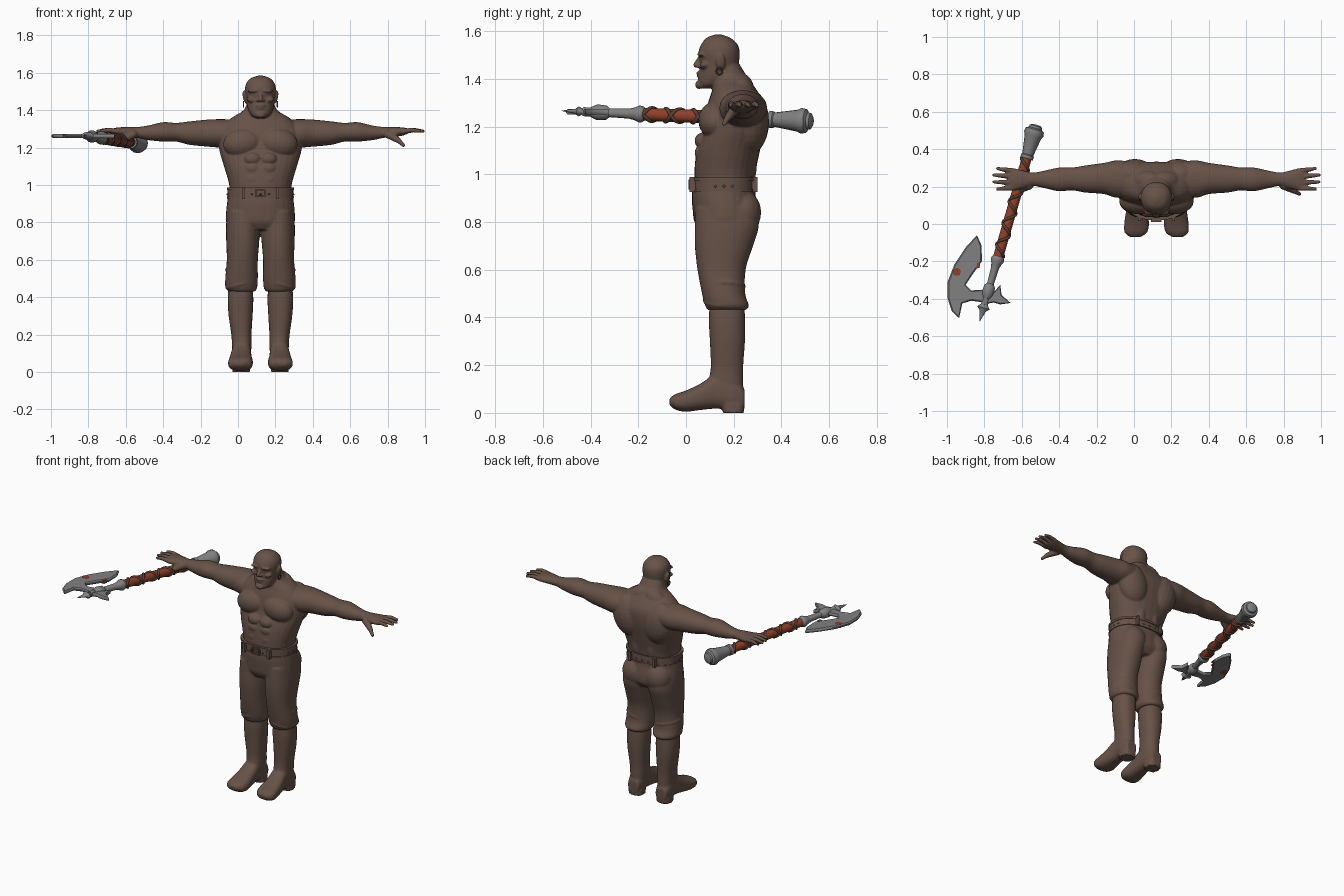
import bpy, bmesh, math
from mathutils import Vector, Matrix

cube = bpy.data.objects.get("Cube")
if cube:
    bpy.data.objects.remove(cube)

CENTRE = 0.12  # the figure stands a little left of the weapon side


def material(name, r, g, b):
    m = bpy.data.materials.new(name)
    m.use_nodes = True
    m.diffuse_color = (r, g, b, 1)
    m.node_tree.nodes["Principled BSDF"].inputs["Base Color"].default_value = (r, g, b, 1)
    return m


BROWN = material("warm brown", .135, .085, .065)
STEEL = material("steel grey", .22, .22, .225)
RUST = material("rust red", .27, .05, .022)
LEATHER = material("dark leather", .10, .052, .036)


def loft(bm, axis, rows, s=1, power=2.3, sides=28, steps=4):
    """Smooth tube along an axis; each row is (position, lo, hi, lo, hi) of the other two axes."""
    rows = [Vector(r) for r in rows]
    pts = [rows[0] * 2 - rows[1]] + rows + [rows[-1] * 2 - rows[-2]]
    fine = []
    for a, b, c, d in zip(pts, pts[1:], pts[2:], pts[3:]):
        for k in range(steps):
            t = k / steps
            fine.append(b + (c - a) * (t / 2) + (a * 2 - b * 5 + c * 4 - d) * (t * t / 2)
                        + (b * 3 - a - c * 3 + d) * (t ** 3 / 2))
    fine.append(rows[-1])
    rings = []
    for p, u0, u1, v0, v1 in fine:
        ring = []
        for i in range(sides):
            c, n = math.cos(math.tau * i / sides), math.sin(math.tau * i / sides)
            u = (u0 + u1) / 2 + (u1 - u0) / 2 * math.copysign(abs(c) ** (2 / power), c)
            v = (v0 + v1) / 2 + (v1 - v0) / 2 * math.copysign(abs(n) ** (2 / power), n)
            co = [u, v]
            co.insert(axis, p)
            ring.append(bm.verts.new((co[0] * s, co[1], co[2])))
        rings.append(ring)
    for a, b in zip(rings, rings[1:]):
        for i in range(sides):
            j = (i + 1) % sides
            bm.faces.new((a[i], a[j], b[j], b[i]))
    bm.faces.new(rings[0])
    bm.faces.new(rings[-1])


def blob(bm, centre, size, tilt=0, s=1):
    """Ellipsoid, tilted about the y axis."""
    c = Vector((centre[0] * s, centre[1], centre[2]))
    m = Matrix.Translation(c) @ Matrix.Rotation(tilt * s, 4, 'Y') @ Matrix.Diagonal((*size, 1))
    bmesh.ops.create_uvsphere(bm, u_segments=20, v_segments=14, radius=1, matrix=m)


def limb(bm, p, q, r1, r2, s=1):
    """Tapered segment with rounded ends."""
    p, q = Vector((p[0] * s, *p[1:])), Vector((q[0] * s, *q[1:]))
    m = Matrix.Translation((p + q) / 2) @ (q - p).to_track_quat('Z', 'Y').to_matrix().to_4x4()
    bmesh.ops.create_cone(bm, cap_ends=True, segments=14, radius1=r1, radius2=r2,
                          depth=(q - p).length, matrix=m)
    for c, r in ((p, r1), (q, r2)):
        blob(bm, c, (r, r, r))


def finish(name, bm, mat, x=CENTRE, voxel=0, smooth=3):
    bmesh.ops.recalc_face_normals(bm, faces=bm.faces)
    me = bpy.data.meshes.new(name)
    bm.to_mesh(me)
    bm.free()
    me.materials.append(mat)
    ob = bpy.data.objects.new(name, me)
    bpy.context.collection.objects.link(ob)
    ob.location.x = x
    bpy.ops.object.select_all(action='DESELECT')
    ob.select_set(True)
    bpy.context.view_layer.objects.active = ob
    bpy.ops.object.shade_smooth_by_angle(angle=math.radians(40))
    if voxel:
        r = ob.modifiers.new("fuse", 'REMESH')
        r.mode, r.voxel_size, r.use_smooth_shade = 'VOXEL', voxel, True
        f = ob.modifiers.new("soften", 'SMOOTH')
        f.factor, f.iterations = .5, smooth
    return ob


# Upper body: torso, neck and head fused with arms and hands
bm = bmesh.new()
loft(bm, 2, [(z, -w, w, f, b) for z, w, f, b in (
    (.92, .165, .04, .285), (1, .167, .035, .29), (1.1, .195, .045, .31), (1.2, .222, .075, .33),
    (1.29, .215, .09, .33), (1.355, .16, .11, .295), (1.4, .09, .115, .262), (1.46, .066, .11, .225))])
loft(bm, 2, [(z, -w, w, f, b) for z, w, f, b in (
    (1.36, .03, .052, .12), (1.38, .055, .05, .165), (1.42, .071, .054, .205), (1.46, .077, .058, .22),
    (1.51, .083, .052, .225), (1.545, .075, .064, .215), (1.572, .05, .087, .185), (1.585, .012, .12, .15))],
    power=2.15)
limb(bm, (0, .058, 1.49), (0, .043, 1.458), .008, .013)     # nose
blob(bm, (0, .056, 1.375), (.028, .018, .018))              # chin
blob(bm, (0, .055, 1.425), (.026, .012, .007))              # upper lip
blob(bm, (0, .057, 1.411), (.022, .012, .007))              # lower lip
for s in (1, -1):
    blob(bm, (.034, .066, 1.503), (.034, .02, .009), .1, s)     # brow
    blob(bm, (.05, .078, 1.455), (.025, .022, .014), -.3, s)    # cheekbone
    blob(bm, (.033, .07, 1.483), (.014, .009, .008), 0, s)      # eye
    blob(bm, (.014, .054, 1.453), (.009, .012, .008), 0, s)     # nostril
    blob(bm, (.084, .145, 1.47), (.01, .02, .034), .2, s)       # ear
    blob(bm, (.095, .12, 1.225), (.105, .068, .078), .15, s)    # chest
    blob(bm, (.115, .265, 1.22), (.105, .083, .14), .25, s)     # upper back
    blob(bm, (.05, .23, 1.355), (.09, .055, .06), .5, s)        # neck slope
    blob(bm, (.05, .24, 1.05), (.05, .058, .13), 0, s)          # lower back
    for z in (1.03, 1.09, 1.14):
        blob(bm, (.043, .068, z), (.045, .032, .034), 0, s)     # stomach
    loft(bm, 0, [
        (.1, .15, .33, 1.2, 1.35), (.21, .14, .34, 1.2, 1.352), (.28, .16, .327, 1.205, 1.35),
        (.38, .168, .313, 1.215, 1.34), (.45, .18, .302, 1.232, 1.332), (.52, .175, .302, 1.232, 1.336),
        (.6, .192, .285, 1.24, 1.318), (.66, .203, .275, 1.252, 1.31), (.71, .19, .285, 1.256, 1.31),
        (.76, .18, .297, 1.264, 1.308), (.79, .19, .29, 1.275, 1.302)], s, 2.1)
    for y, tipx, tipy in ((.283, .85, .297), (.253, .87, .262), (.222, .869, .225), (.193, .85, .187)):
        mid = ((.77 + tipx) / 2, (y + tipy) / 2, 1.294)
        limb(bm, (.76, y, 1.286), mid, .015, .0125, s)
        limb(bm, mid, (tipx, tipy, 1.288), .0125, .009, s)
    limb(bm, (.68, .205, 1.272), (.735, .178, 1.24), .022, .016, s)  # thumb
    limb(bm, (.735, .178, 1.24), (.765, .16, 1.212), .0145, .01, s)
finish("upper_body", bm, BROWN, voxel=.005, smooth=4)

# Earrings
bm = bmesh.new()
for s in (1, -1):
    for i in range(12):
        p, q = [(.09, .14 + .013 * math.cos(a), 1.432 + .015 * math.sin(a))
                for a in (math.tau * i / 12, math.tau * (i + 1) / 12)]
        limb(bm, p, q, .003, .003, s)
finish("earrings", bm, BROWN)

# Trousers with bloused hems
bm = bmesh.new()
loft(bm, 2, [(z, -w, w, f, b) for z, w, f, b in (
    (.76, .15, .06, .27), (.8, .182, .035, .3), (.85, .184, .028, .302),
    (.91, .178, .024, .292), (.965, .17, .03, .288))])
for s in (1, -1):
    blob(bm, (.085, .235, .84), (.085, .08, .095), 0, s)
    loft(bm, 2, [
        (.43, .03, .168, .092, .25), (.45, .018, .187, .08, .264), (.5, .014, .188, .067, .248),
        (.6, .014, .18, .048, .25), (.7, .006, .183, .037, .281), (.78, .003, .184, .037, .305),
        (.86, .003, .178, .04, .3)], s, 2.2)
    for z, tilt in ((.47, .25), (.53, -.2)):                   # fabric folds
        blob(bm, (.102, .16, z), (.09, .092, .012), tilt, s)
finish("trousers", bm, BROWN, voxel=.0065, smooth=3)

# Belt, edge bands, loops, studs and buckle
bm = bmesh.new()
for z0, z1, out in ((.93, .985, .006), (.972, .987, .01), (.928, .938, .009)):
    w = .17 + out
    row = (-w, w, .03 - out, .288 + out)
    loft(bm, 2, [(z0, *row), ((z0 + z1) / 2, *row), (z1, *row)], steps=1, sides=48)
for i in range(24):
    a = math.tau * i / 24
    blob(bm, (.176 * math.cos(a), .159 + .135 * math.sin(a), .95), (.006, .006, .005))
for x in (-.09, .09):
    for y in (.03, .285):
        bmesh.ops.create_cube(bm, size=1, matrix=Matrix.Translation((x, y, .957))
                              @ Matrix.Diagonal((.016, .03, .062, 1)))
for x, z, w, h in ((0, .975, .05, .008), (0, .94, .05, .008), (-.024, .957, .008, .04), (.024, .957, .008, .04)):
    bmesh.ops.create_cube(bm, size=1, matrix=Matrix.Translation((x, .02, z))
                          @ Matrix.Diagonal((w, .02, h, 1)))
finish("belt", bm, BROWN)

# Boots: shaft, foot and heel
bm = bmesh.new()
for s in (1, -1):
    loft(bm, 2, [
        (.08, .052, .15, .1, .24), (.14, .048, .152, .098, .24), (.2, .048, .156, .104, .24),
        (.3, .042, .17, .1, .247), (.38, .038, .175, .096, .248), (.445, .04, .172, .098, .245)], s)
    loft(bm, 1, [
        (.245, .065, .14, .02, .1), (.2, .053, .152, .012, .15), (.13, .05, .154, .018, .165),
        (.06, .046, .164, .012, .122), (0, .04, .172, .005, .094), (-.045, .05, .17, .014, .078),
        (-.07, .085, .142, .035, .06)], s, 2.5)
    loft(bm, 2, [(0, .055, .15, .155, .242), (.02, .055, .15, .152, .244), (.04, .055, .15, .15, .244)], s, 3)
finish("boots", bm, BROWN, voxel=.0065, smooth=2)

# Weapon frame: local y runs from the pommel to the spear tip
START, TIP = Vector((-.522, .53, 1.222)), Vector((-.826, -.522, 1.266))
ydir = (TIP - START).normalized()
xdir = ydir.cross(Vector((0, 0, 1))).normalized()
FRAME = Matrix((xdir, ydir, xdir.cross(ydir))).transposed().to_4x4()
FRAME.translation = START


def turned(name, mat, profile, flat=1):
    bm = bmesh.new()
    loft(bm, 1, [(t, -r, r, -r * flat, r * flat) for t, r in profile], power=2, sides=16, steps=1)
    finish(name, bm, mat, 0).matrix_world = FRAME


turned("pommel", STEEL, ((0, .02), (.008, .034), (.02, .036), (.028, .05), (.05, .054), (.065, .046),
                         (.165, .03), (.17, .035), (.188, .035)))
turned("grip", RUST, ((.18, .026), (.3, .028), (.74, .027)))
turned("collar", STEEL, ((.73, .024), (.74, .033), (.755, .036), (.775, .027), (.8, .021), (.9, .018), (1, .019)))
turned("hub", STEEL, ((.885, .018), (.9, .03), (.94, .033), (.965, .022)))
turned("spear_tip", STEEL, ((.96, .012), (1.0, .018), (1.02, .034), (1.035, .018), (1.096, .001)), .6)


# Crossed leather straps around the grip
for sign in (1, -1):
    cu = bpy.data.curves.new("grip_strap", 'CURVE')
    cu.dimensions, cu.bevel_depth, cu.bevel_resolution = '3D', .0085, 1
    sp = cu.splines.new('POLY')
    sp.points.add(100)
    for i, p in enumerate(sp.points):
        a = sign * math.tau * 4.5 * i / 100
        p.co = (.027 * math.cos(a), .19 + .54 * i / 100, .027 * math.sin(a), 1)
    cu.materials.append(LEATHER)
    strap = bpy.data.objects.new("grip_strap", cu)
    bpy.context.collection.objects.link(strap)
    strap.matrix_world = FRAME
    bpy.ops.object.select_all(action='DESELECT')
    strap.select_set(True)
    bpy.context.view_layer.objects.active = strap
    bpy.ops.object.convert(target='MESH')


def plate(name, mat, outline, half, bevel=0, z=1.262):
    """Flat cut-out with ground edges."""
    bm = bmesh.new()
    low = bm.faces.new([bm.verts.new((x, y, z - half)) for x, y in outline])
    ext = bmesh.ops.extrude_face_region(bm, geom=[low])["geom"]
    bmesh.ops.translate(bm, vec=(0, 0, 2 * half), verts=[v for v in ext if isinstance(v, bmesh.types.BMVert)])
    bmesh.ops.recalc_face_normals(bm, faces=bm.faces)
    if bevel:
        caps = [f for f in bm.faces if abs(f.normal.z) > .9]
        bmesh.ops.inset_region(bm, faces=caps, thickness=bevel, depth=bevel)
    finish(name, bm, mat, 0)


plate("axe_blade", STEEL, (
    (-.84, -.06), (-.815, -.115), (-.813, -.2), (-.86, -.265), (-.9, -.325), (-.87, -.355), (-.785, -.35),
    (-.8, -.42), (-.87, -.41), (-.918, -.425), (-.935, -.503), (-.975, -.465), (-.997, -.395),
    (-.997, -.31), (-.96, -.215), (-.9, -.125)), .004, .007)
plate("back_spike", STEEL, (
    (-.795, -.35), (-.75, -.365), (-.715, -.325), (-.708, -.38), (-.66, -.422), (-.715, -.43),
    (-.75, -.42), (-.81, -.43)), .006, .006)

# Rust stains lying on both faces of the blade
for side in (1, -1):
    z = 1.262 + side * .0105
    plate("blade_stain", RUST, ((-.97, -.25), (-.945, -.232), (-.925, -.25), (-.932, -.275), (-.965, -.275)), .0015, 0, z)
    plate("blade_stain", RUST, ((-.836, -.205), (-.822, -.21), (-.826, -.235), (-.846, -.238)), .0015, 0, z)
